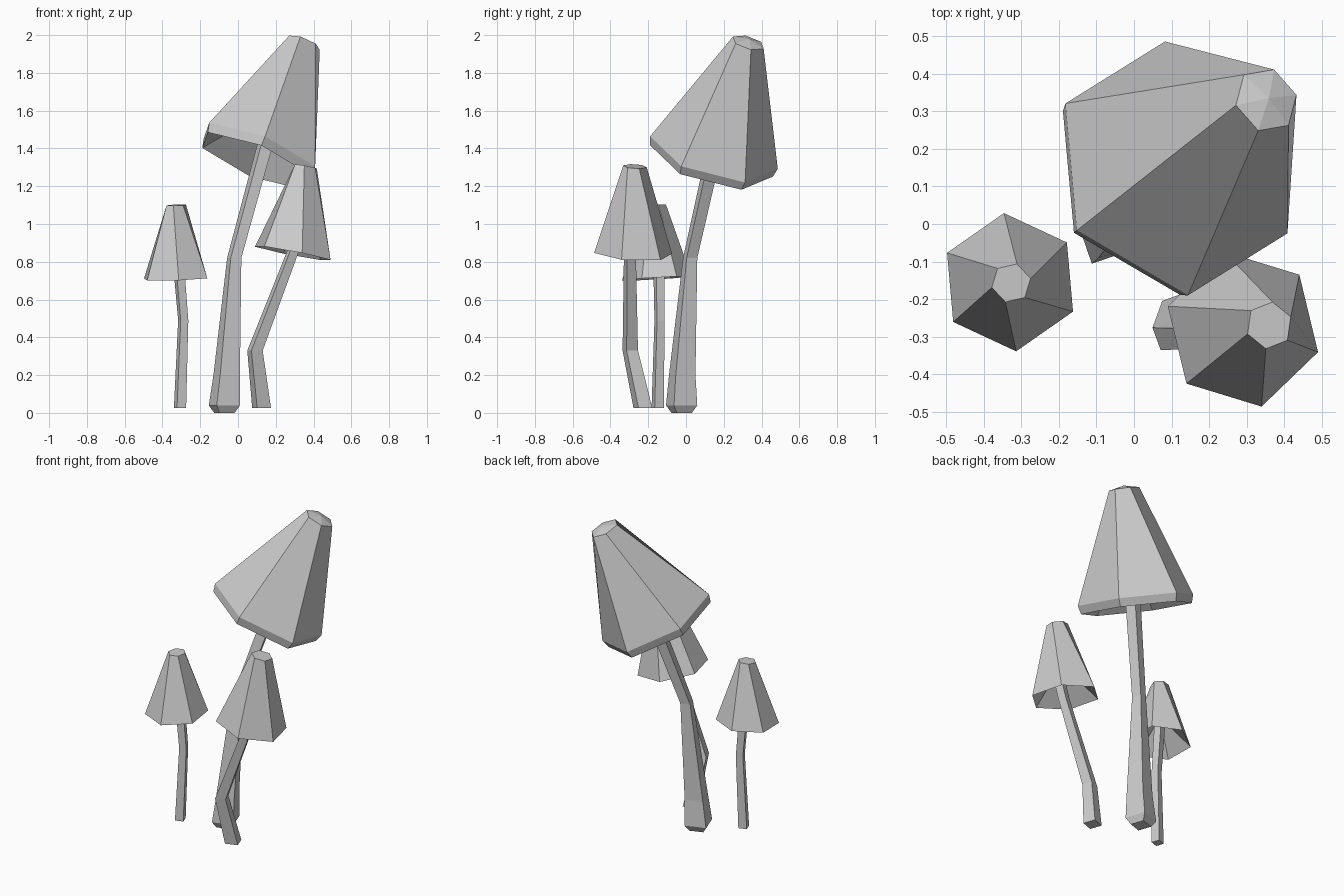
import bpy
import bmesh
from math import cos, sin, radians, tau
from mathutils import Vector

cube = bpy.data.objects.get("Cube")
if cube:
    bpy.data.objects.remove(cube, do_unlink=True)

# One plain grey for everything
grey = bpy.data.materials.new("plain grey")
grey.use_nodes = True
colour = (0.6, 0.6, 0.6, 1)
grey.diffuse_color = colour
grey.node_tree.nodes["Principled BSDF"].inputs["Base Color"].default_value = colour


def ring(centre, normal, radius, angle, sides):
    """Regular polygon around centre, lying across normal."""
    n = Vector(normal).normalized()
    a = Vector((cos(radians(angle)), sin(radians(angle)), 0))
    a = (a - n * a.dot(n)).normalized()
    b = n.cross(a)
    turns = [tau * i / sides for i in range(sides)]
    return [Vector(centre) + radius * (a * cos(t) + b * sin(t)) for t in turns]


def loft(name, rings, start=None, end=None):
    """Join rings into a skin; each end is flat or a fan to a point."""
    bm = bmesh.new()
    loops = [[bm.verts.new(p) for p in r] for r in rings]
    sides = len(loops[0])
    for low, high in zip(loops, loops[1:]):
        for i in range(sides):
            j = (i + 1) % sides
            bm.faces.new((low[i], low[j], high[j], high[i]))
    for loop, point in ((loops[0], start), (loops[-1], end)):
        if point is None:
            bm.faces.new(loop)
        else:
            tip = bm.verts.new(point)
            for i in range(sides):
                bm.faces.new((loop[i], loop[(i + 1) % sides], tip))
    bmesh.ops.recalc_face_normals(bm, faces=bm.faces)
    mesh = bpy.data.meshes.new(name)
    bm.to_mesh(mesh)
    bm.free()
    mesh.materials.append(grey)
    obj = bpy.data.objects.new(name, mesh)
    bpy.context.collection.objects.link(obj)


def cap(name, base, crown, normal, wide, narrow, angle, lip=0, dome=0):
    """Six-sided hollow cap with a slightly twisted crown."""
    base, crown = Vector(base), Vector(crown)
    n = Vector(normal).normalized()
    rings = [ring(base, n, wide, angle, 6),
             ring(crown, n, narrow, angle - 22, 6)]
    if lip:
        rings.insert(0, ring(base - n * lip, n, wide * 0.96, angle, 6))
    hollow = base.lerp(crown, 0.45)
    loft(name, rings, hollow, crown + n * dome if dome else None)


def stem(name, path, angle):
    """Four-sided stem through (x, y, z, radius) stations."""
    loft(name, [ring(p[:3], (0, 0, 1), p[3], angle, 4) for p in path])


# Tall mushroom
cap("tall_cap", (0.113, 0.148, 1.378), (0.352, 0.33, 1.96),
    (0.37, 0.26, 0.89), 0.35, 0.09, 155, lip=0.05, dome=0.02)
stem("tall_stem", [(-0.072, -0.023, 0, 0.06), (-0.072, -0.023, 0.04, 0.092),
                   (-0.06, -0.02, 0.2, 0.078), (-0.02, 0.022, 0.82, 0.042),
                   (0.165, 0.175, 1.5, 0.047)], 64)

# Middle mushroom
cap("middle_cap", (0.29, -0.28, 0.845), (0.36, -0.27, 1.305),
    (0.19, 0.055, 1), 0.212, 0.063, 164)
stem("middle_stem", [(0.125, -0.228, 0.025, 0.055), (0.09, -0.295, 0.33, 0.045),
                     (0.285, -0.297, 0.84, 0.035), (0.34, -0.29, 1.0, 0.035)], 65)

# Small mushroom
cap("small_cap", (-0.33, -0.155, 0.712), (-0.327, -0.157, 1.1),
    (-0.03, -0.06, 1), 0.185, 0.053, 155)
stem("small_stem", [(-0.307, -0.15, 0.025, 0.036), (-0.29, -0.14, 0.49, 0.03),
                    (-0.32, -0.145, 0.85, 0.033)], 64)
